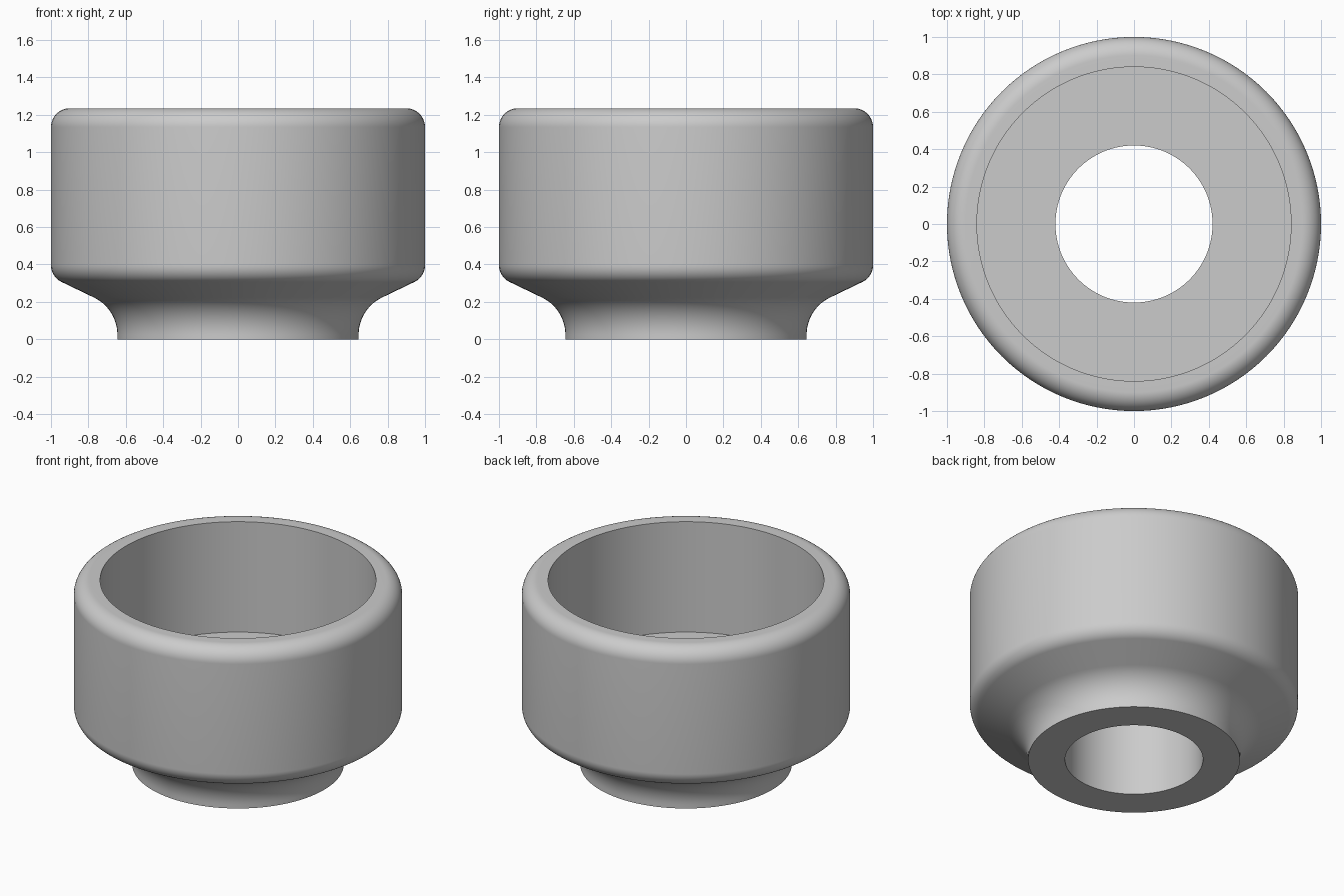
import bpy
import bmesh
import math
from mathutils import Vector

SEGMENTS = 128

cube = bpy.data.objects.get("Cube")
if cube:
    bpy.data.objects.remove(cube, do_unlink=True)


def fillet(before, corner, after, radius, steps=12):
    """Points of an arc that rounds the corner between two straight lines."""
    c = Vector(corner)
    u = (Vector(before) - c).normalized()
    v = (Vector(after) - c).normalized()
    half = math.acos(u.dot(v)) / 2
    centre = c + (u + v).normalized() * (radius / math.sin(half))
    start = c + u * (radius / math.tan(half)) - centre
    end = c + v * (radius / math.tan(half)) - centre
    return [centre + start.lerp(end, i / steps).normalized() * radius
            for i in range(steps + 1)]


def lathe(name, profile, material):
    """Turn a closed (radius, height) profile around the z axis."""
    bm = bmesh.new()
    rings = []
    for s in range(SEGMENTS):
        a = math.tau * s / SEGMENTS
        rings.append([bm.verts.new((p[0] * math.cos(a), p[0] * math.sin(a), p[1]))
                      for p in profile])
    for s in range(SEGMENTS):
        this, following = rings[s - 1], rings[s]
        for i in range(len(profile)):
            bm.faces.new((this[i - 1], following[i - 1], following[i], this[i]))
    bmesh.ops.recalc_face_normals(bm, faces=bm.faces)
    mesh = bpy.data.meshes.new(name)
    bm.to_mesh(mesh)
    bm.free()
    mesh.materials.append(material)
    obj = bpy.data.objects.new(name, mesh)
    bpy.context.collection.objects.link(obj)
    bpy.ops.object.select_all(action="DESELECT")
    obj.select_set(True)
    bpy.context.view_layer.objects.active = obj
    bpy.ops.object.shade_smooth_by_angle(angle=math.radians(30))


grey = bpy.data.materials.new("light_grey")
grey.use_nodes = True
colour = (0.6, 0.6, 0.6, 1)
grey.diffuse_color = colour
grey.node_tree.nodes["Principled BSDF"].inputs["Base Color"].default_value = colour

# Main corners of the outside
foot = (0.645, 0)
neck = (0.645, 0.163)
shoulder = (1, 0.334)
rim_outer = (1, 1.235)
rim_inner = (0.84, 1.235)

# Outside with rounded neck, shoulder and rim, then the cup and bore inside
profile = [foot]
profile += fillet(foot, neck, shoulder, 0.22)
profile += fillet(neck, shoulder, rim_outer, 0.1)
profile += fillet(shoulder, rim_outer, rim_inner, 0.1)
profile += [rim_inner, (0.84, 0.493), (0.42, 0.493), (0.42, 0)]

lathe("stepped_cup", profile, grey)
